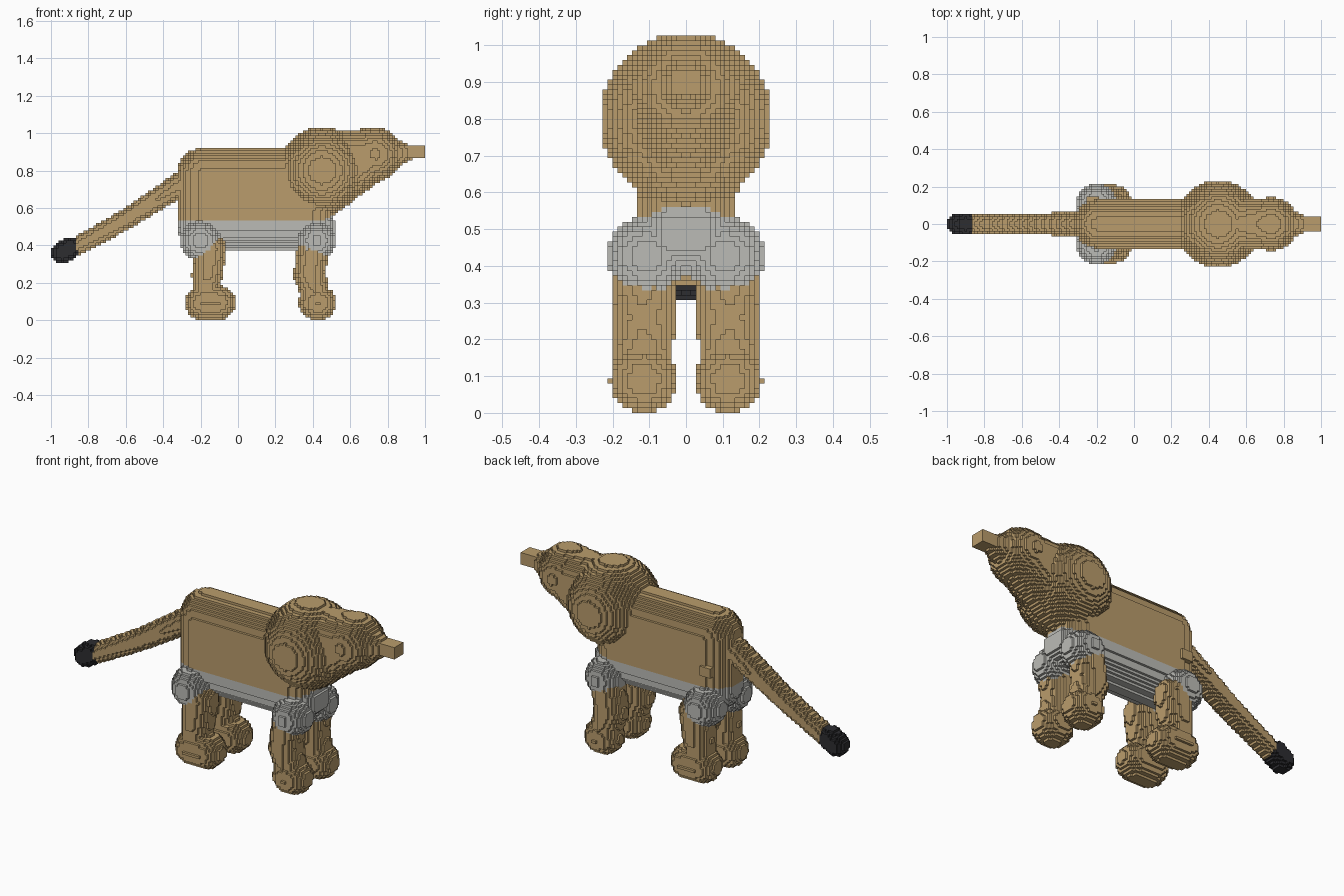
import bpy, bmesh, math
from mathutils import Vector

cube = bpy.data.objects.get("Cube")
if cube:
    bpy.data.objects.remove(cube, do_unlink=True)

CELL = 2 / 150  # edge of one block


def material(name, rgb):
    m = bpy.data.materials.new(name)
    m.use_nodes = True
    m.diffuse_color = (*rgb, 1)
    bsdf = m.node_tree.nodes["Principled BSDF"]
    bsdf.inputs["Base Color"].default_value = (*rgb, 1)
    bsdf.inputs["Roughness"].default_value = 0.9
    return m


TAN = material("tan fur", (0.49, 0.335, 0.15))
GREY = material("pale grey fur", (0.50, 0.50, 0.47))
DARK = material("charcoal tail tip", (0.026, 0.026, 0.03))


# Solid shapes: (low corner, high corner, inside test)
def limb(a, b, ra, rb=None):
    """Round-ended rod from a to b, tapering from radius ra to rb."""
    rb = ra if rb is None else rb
    a, b, r = Vector(a), Vector(b), max(ra, rb)
    d = b - a
    n = max(d.length_squared, 1e-9)

    def inside(p):
        t = min(1, max(0, (p - a).dot(d) / n))
        return (p - a - d * t).length <= ra + (rb - ra) * t

    return ([min(u, v) - r for u, v in zip(a, b)],
            [max(u, v) + r for u, v in zip(a, b)], inside)


def ball(c, r):
    return limb(c, c, r)


def box(lo, hi, r=0.0):
    """Box grown by a rounding radius r."""
    def inside(p):
        return sum(max(l - v, 0, v - h) ** 2 for l, v, h in zip(lo, p, hi)) <= r * r + 1e-9

    return [l - r for l in lo], [h + r for h in hi], inside


owner = {}   # block -> part name; the first part to claim a block keeps it
parts = {}   # part name -> (material, blocks)


def part(name, mat, shapes, zmin=0.0, zmax=9.0):
    blocks = []
    for lo, hi, inside in shapes:
        lo = [lo[0], lo[1], max(lo[2], zmin)]
        hi = [hi[0], hi[1], min(hi[2], zmax)]
        ranges = [range(math.ceil(l / CELL - 0.5 - 1e-6), math.floor(h / CELL - 0.5 + 1e-6) + 1)
                  for l, h in zip(lo, hi)]
        for i in ranges[0]:
            for j in ranges[1]:
                for k in ranges[2]:
                    if (i, j, k) not in owner and inside(
                            Vector((i + 0.5, j + 0.5, k + 0.5)) * CELL):
                        owner[i, j, k] = name
                        blocks.append((i, j, k))
    parts[name] = (mat, blocks)


def build(name, mat, blocks):
    """Make the outer block faces of one part."""
    bm = bmesh.new()
    verts = {}

    def vert(c):
        if c not in verts:
            verts[c] = bm.verts.new([v * CELL for v in c])
        return verts[c]

    for cell in blocks:
        for axis in range(3):
            b, c = (axis + 1) % 3, (axis + 2) % 3
            for side in (0, 1):
                near = list(cell)
                near[axis] += 2 * side - 1
                if tuple(near) in owner:
                    continue
                quad = []
                for u, v in ((0, 0), (1, 0), (1, 1), (0, 1)):
                    q = list(cell)
                    q[axis] += side
                    q[b] += u
                    q[c] += v
                    quad.append(vert(tuple(q)))
                bm.faces.new(quad if side else quad[::-1])
    mesh = bpy.data.meshes.new(name)
    bm.to_mesh(mesh)
    bm.free()
    mesh.materials.append(mat)
    bpy.context.collection.objects.link(bpy.data.objects.new(name, mesh))


# Shoulders and haunches, then the legs below them
for side, s in (("left", 1), ("right", -1)):
    y = 0.115 * s
    part(f"{side}_shoulder", GREY, [ball((0.42, 0.108 * s, 0.425), 0.102)])
    part(f"{side}_haunch", GREY, [ball((-0.20, 0.108 * s, 0.425), 0.108)])
    part(f"{side}_front_leg", TAN, [
        limb((0.40, y, 0.38), (0.38, y, 0.24), 0.085),
        limb((0.385, y, 0.24), (0.42, y, 0.10), 0.085, 0.075),
        limb((0.415, y, 0.092), (0.432, y, 0.092), 0.092)])
    part(f"{side}_hind_leg", TAN, [
        limb((-0.15, y, 0.38), (-0.165, y, 0.24), 0.087, 0.083),
        limb((-0.165, y, 0.24), (-0.175, y, 0.10), 0.08, 0.07),
        limb((-0.19, y, 0.092), (-0.105, y, 0.092), 0.092)])

# Trunk: grey underside with a bib, tan upper half
trunk = box((-0.195, 0, 0.505), (0.385, 0, 0.79), 0.128)
part("belly", GREY, [trunk], zmax=0.533)
part("chest_bib", GREY, [box((0.43, -0.04, 0.47), (0.46, 0.04, 0.51), 0.06)])
part("body", TAN, [trunk, box((-0.25, 0.10, 0.60), (-0.19, 0.14, 0.65))], zmin=0.533)

# Neck, head, muzzle and nose
part("neck", TAN, [limb((0.38, 0, 0.64), (0.73, 0, 0.89), 0.138)], zmin=0.533)
part("head", TAN, [ball((0.45, 0, 0.80), 0.232)])
part("muzzle", TAN, [
    limb((0.45, 0, 0.86), (0.73, 0, 0.89), 0.138),
    ball((0.735, 0, 0.888), 0.143),
    limb((0.735, 0, 0.888), (0.93, 0, 0.895), 0.14, 0.035)])
part("nose", TAN, [box((0.85, -0.035, 0.865), (1.0, 0.035, 0.93))])

# Tail with a dark tip
part("tail_tip", DARK, [limb((-0.94, 0, 0.362), (-0.90, 0, 0.385), 0.06)])
part("tail", TAN, [limb((-0.26, 0, 0.755), (-0.60, 0, 0.54), 0.066, 0.055),
                   limb((-0.60, 0, 0.54), (-0.87, 0, 0.39), 0.055, 0.05)])

for name, (mat, blocks) in parts.items():
    build(name, mat, blocks)
